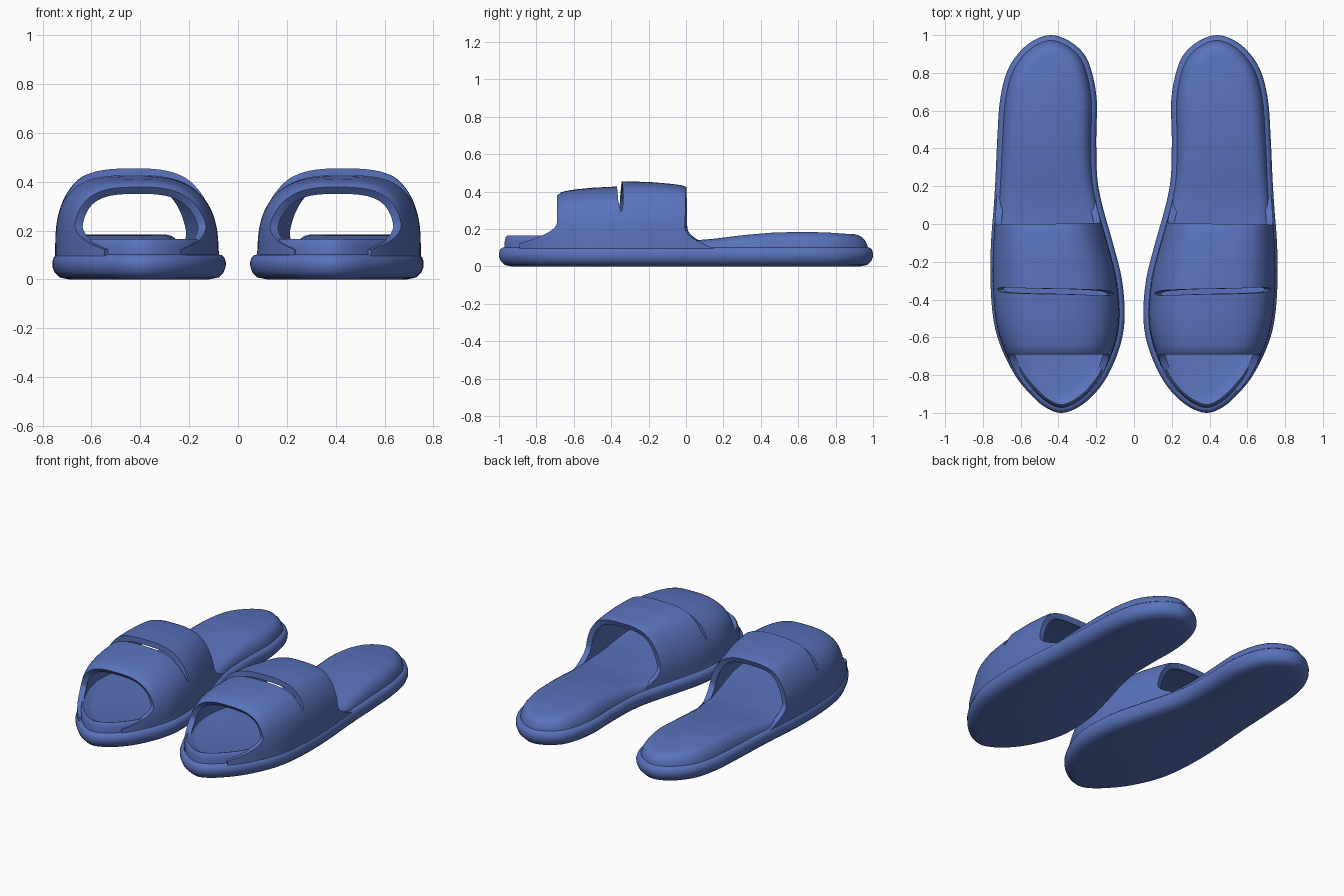
import bpy, bmesh, math
from mathutils import Vector

if "Cube" in bpy.data.objects:
    bpy.data.objects.remove(bpy.data.objects["Cube"])

blue = bpy.data.materials.new("slipper blue")
blue.diffuse_color = (0.10, 0.17, 0.50, 1)
blue.use_nodes = True
blue.node_tree.nodes["Principled BSDF"].inputs["Base Color"].default_value = blue.diffuse_color

# Plan outline of one slipper: (y, inner x, outer x), toe to heel
PLAN = [(-1, .385, .385), (-.97, .295, .47), (-.9, .21, .55), (-.8, .138, .63),
        (-.65, .075, .705), (-.5, .05, .745), (-.3, .063, .76), (-.1, .112, .757),
        (.1, .168, .742), (.25, .195, .733), (.45, .2, .724), (.65, .197, .71),
        (.8, .222, .675), (.9, .265, .615), (.97, .345, .535), (1, .44, .44)]
SUB = 6


def lerp_table(table, v):
    """Piecewise linear lookup in (key, value) pairs."""
    if v <= table[0][0]:
        return table[0][1]
    for (a, p), (b, q) in zip(table, table[1:]):
        if v <= b:
            return p + (q - p) * (v - a) / (b - a)
    return table[-1][1]


def smooth_closed(pts):
    """Closed Catmull-Rom curve through the points."""
    out, n = [], len(pts)
    for i in range(n):
        a, b, c, d = (pts[(i + k) % n] for k in (-1, 0, 1, 2))
        for s in range(SUB):
            t = s / SUB
            out.append(0.5 * (2 * b + (c - a) * t + (2 * a - 5 * b + 4 * c - d) * t * t
                              + (3 * b - a - 3 * c + d) * t ** 3))
    return out


# Ring runs toe -> outer side -> heel -> inner side
outline = smooth_closed([Vector((r, y)) for y, l, r in PLAN]
                        + [Vector((l, y)) for y, l, r in PLAN[-2:0:-1]])
N = len(outline)
HALF = N // 2
normals = []
for i in range(N):
    d = (outline[(i + 1) % N] - outline[i - 1]).normalized()
    normals.append(Vector((-d.y, d.x)))          # points inward
outer_side = [(p.y, p.x) for p in outline[:HALF + 1]]
inner_side = [(outline[-i % N].y, outline[-i % N].x) for i in range(HALF + 1)]


def finish(name, bm):
    bmesh.ops.remove_doubles(bm, verts=bm.verts, dist=0.0003)
    bmesh.ops.recalc_face_normals(bm, faces=bm.faces)
    mesh = bpy.data.meshes.new(name)
    bm.to_mesh(mesh)
    bm.free()
    obj = bpy.data.objects.new(name, mesh)
    bpy.context.collection.objects.link(obj)
    mesh.materials.append(blue)
    bpy.ops.object.select_all(action='DESELECT')
    obj.select_set(True)
    bpy.context.view_layer.objects.active = obj
    bpy.ops.object.shade_smooth_by_angle(angle=math.radians(40))
    return obj


def mirror(obj):
    m = obj.modifiers.new("other foot", 'MIRROR')
    m.use_mirror_merge = False


# Sole: stacked offset rings, rounded rim, then the footbed
FOOTBED = [(-1, .14), (-.3, .14), (.05, .14), (.15, .148), (.3, .167), (.45, .18),
           (.6, .185), (.75, .182), (.85, .175), (1, .168)]
RIM = [(.07, 0), (.03, .008), (.01, .028), (.001, .05), (0, .07), (.006, .09), (.018, .1)]
# offset, heel height fraction, toe height
TOP = [(.028, .03, .102), (.031, .2, .135), (.036, .4, .157), (.044, .58, .165),
       (.056, .76, .161), (.075, .92, .15), (.1, 1, .143)]


def top_height(y, frac, toe):
    heel = .1 + (lerp_table(FOOTBED, y) - .1) * frac
    k = min(1, max(0, (-.1 - y) / .4))
    k = k * k * (3 - 2 * k)
    return heel + (toe - heel) * k


bm = bmesh.new()
rings = []
for off, z in RIM:
    rings.append([bm.verts.new((*(p + n * off), z)) for p, n in zip(outline, normals)])
for off, frac, toe in TOP:
    ring = []
    for p, n in zip(outline, normals):
        q = p + n * off
        ring.append(bm.verts.new((q.x, q.y, top_height(q.y, frac, toe))))
    rings.append(ring)
for a, b in zip(rings, rings[1:]):
    for i in range(N):
        j = (i + 1) % N
        bm.faces.new((a[i], a[j], b[j], b[i]))
for ring in (rings[0], rings[-1]):               # caps made of strips across the foot
    for i in range(HALF):
        quad = [ring[i], ring[i + 1], ring[-(i + 1) % N], ring[-i % N]]
        bm.faces.new(list(dict.fromkeys(quad)))
mirror(finish("sole", bm))

# Strap: superelliptic arch with a slit across it, flaring into the sole
CROWN = [(-.69, .378), (-.682, .39), (-.66, .4), (-.6, .411), (-.5, .421), (-.36, .428),
         (-.2, .425), (-.08, .415), (-.015, .406), (0, .398)]
BASE, T0, T1 = .095, .14, .855
M = 72


def strap_point(t, y, lift):
    left, right = lerp_table(inner_side, y) + .03, lerp_table(outer_side, y) - .012
    c, s = math.cos(math.pi * t), math.sin(math.pi * t)
    e = 2 / 2.7 if c > 0 else 2 / 3.2
    mid, half = (left + right) / 2, (right - left) / 2
    x = mid - math.copysign(abs(c) ** e, c) * half
    return x, y, BASE + (lerp_table(CROWN, y) + lift - BASE) * max(s, 0) ** e


bm = bmesh.new()
params = sorted([.5 - .5 * math.cos(math.pi * i / M) for i in range(M + 1)] + [T0, T1])
front, rear = [], []
for t in params:
    z = strap_point(t, -.4, 0)[2]
    y_front = -.69 - min(.2, .3 * max(0, (.26 - z) / .16) ** 2)
    y_rear = .008 - .014 * t + .15 * max(0, (.22 - z) / .12) ** 2
    u = (t - T0) / (T1 - T0)
    w = math.sin(math.pi * u) if 0 < u < 1 else 0
    gap = .014 * min(1, 2.5 * w) ** .5
    y_slit = -.372 + .03 * t
    lift = .027 * min(1, 1.4 * w)
    K = 14
    front.append([bm.verts.new(strap_point(t, y_front + (y_slit - gap - y_front) * k / K, 0))
                  for k in range(K + 1)])
    rear.append([bm.verts.new(strap_point(t, y_slit + gap + (y_rear - y_slit - gap) * k / K, lift))
                 for k in range(K + 1)])
for grid in (front, rear):
    for a, b in zip(grid, grid[1:]):
        for k in range(len(a) - 1):
            bm.faces.new((a[k], a[k + 1], b[k + 1], b[k]))
bmesh.ops.remove_doubles(bm, verts=bm.verts, dist=0.0003)
bmesh.ops.recalc_face_normals(bm, faces=bm.faces)
bm.faces.ensure_lookup_table()
top = max(bm.faces, key=lambda f: f.calc_center_median().z)
if top.normal.z < 0:
    bmesh.ops.reverse_faces(bm, faces=bm.faces)
# Thicken inward by a copied inner skin joined along the open edges
bm.normal_update()
inner = {v: bm.verts.new(v.co - v.normal * .036) for v in list(bm.verts)}
edges = [e for e in bm.edges if e.is_boundary]
for f in list(bm.faces):
    bm.faces.new([inner[v] for v in reversed(f.verts)])
for e in edges:
    a, b = e.verts
    bm.faces.new((a, b, inner[b], inner[a]))
mirror(finish("strap", bm))
